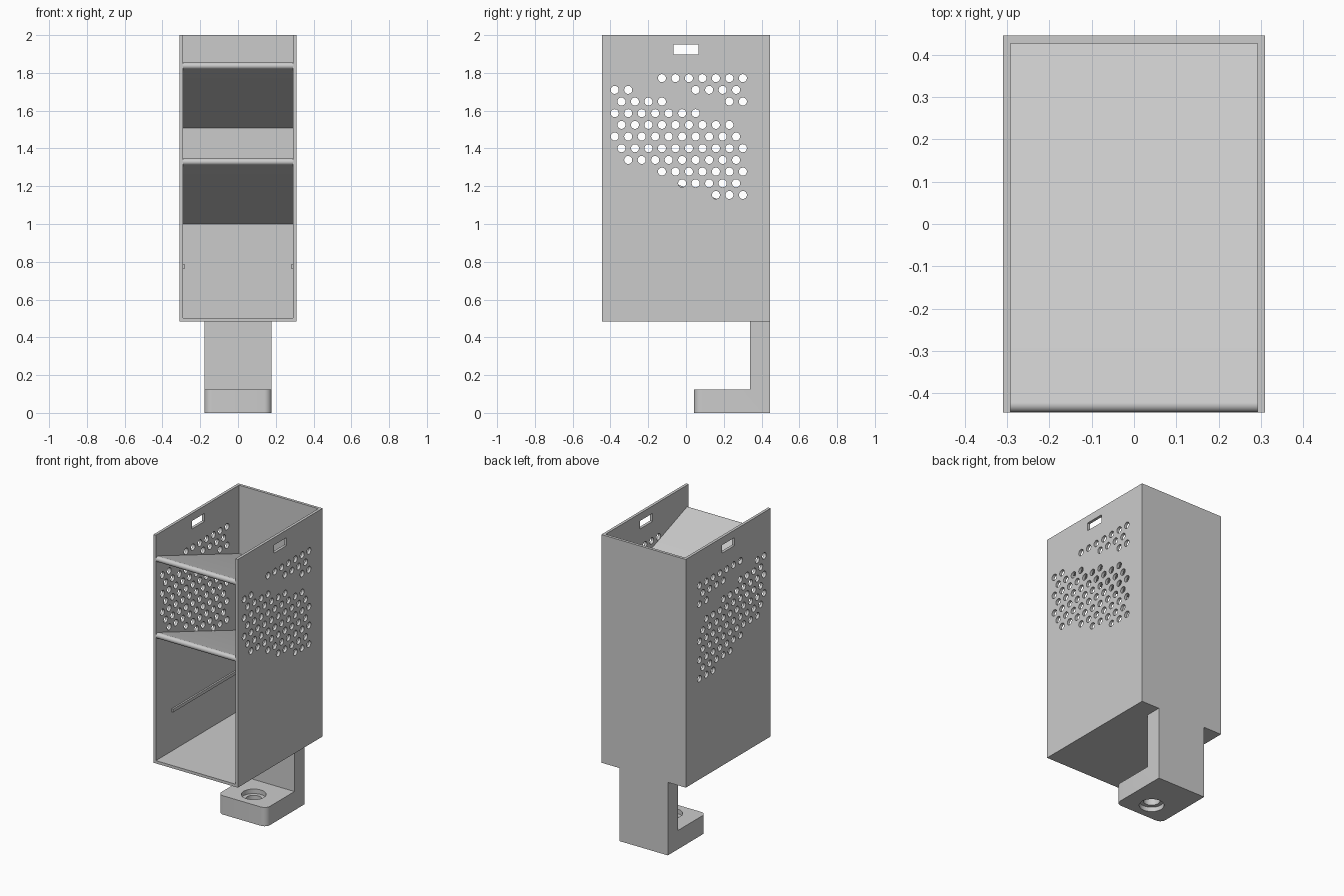
import bpy, bmesh, math
from mathutils import Matrix, Vector

if "Cube" in bpy.data.objects:
    bpy.data.objects.remove(bpy.data.objects["Cube"], do_unlink=True)

# Overall sizes
W, D, BASE, TOP, T = 0.31, 0.445, 0.485, 2.0, 0.0186
IN_X, IN_Y = W - T, D - T

grey = bpy.data.materials.new("plain grey")
grey.use_nodes = True
grey.diffuse_color = (0.6, 0.6, 0.6, 1)
grey.node_tree.nodes["Principled BSDF"].inputs["Base Color"].default_value = grey.diffuse_color


def finish(name, bm):
    """Turn a bmesh into a named grey object."""
    bmesh.ops.recalc_face_normals(bm, faces=bm.faces)
    mesh = bpy.data.meshes.new(name)
    bm.to_mesh(mesh)
    bm.free()
    mesh.materials.append(grey)
    obj = bpy.data.objects.new(name, mesh)
    bpy.context.collection.objects.link(obj)
    return obj


def box(name, low, high):
    low, high = Vector(low), Vector(high)
    bm = bmesh.new()
    place = Matrix.Translation((low + high) / 2) @ Matrix.Diagonal((*(high - low), 1))
    bmesh.ops.create_cube(bm, size=1, matrix=place)
    return finish(name, bm)


def extrude_profile(points, half_width):
    """Extrude a y-z outline along x."""
    bm = bmesh.new()
    face = bm.faces.new([bm.verts.new((-half_width, y, z)) for y, z in points])
    new = bmesh.ops.extrude_face_region(bm, geom=[face])["geom"]
    bmesh.ops.translate(bm, vec=(2 * half_width, 0, 0),
                        verts=[v for v in new if isinstance(v, bmesh.types.BMVert)])
    return bm


def add_cylinder(bm, centre, radius, depth, turn=Matrix(), sides=24):
    bmesh.ops.create_cone(bm, cap_ends=True, segments=sides, radius1=radius, radius2=radius,
                          depth=depth, matrix=Matrix.Translation(centre) @ turn)


def cut(obj, cutter):
    cutter.hide_render = True
    mod = obj.modifiers.new("cut", 'BOOLEAN')
    mod.operation, mod.solver, mod.object = 'DIFFERENCE', 'EXACT', cutter
    bpy.context.view_layer.objects.active = obj
    bpy.ops.object.modifier_apply(modifier=mod.name)
    bpy.data.objects.remove(cutter, do_unlink=True)


def smooth(obj):
    bpy.ops.object.select_all(action='DESELECT')
    obj.select_set(True)
    bpy.context.view_layer.objects.active = obj
    bpy.ops.object.shade_smooth_by_angle(angle=math.radians(35))


# Case: open at the front and the top
case = box("case", (-W, -D, BASE), (W, D, TOP))
cut(case, box("cavity", (-IN_X, -1, BASE + T), (IN_X, IN_Y, TOP + 1)))
cut(case, box("handle_slots", (-1, -0.067, 1.897), (1, 0.067, 1.95)))

# Staggered vent holes through both sides: index ranges for each row, top down
rows = [[(0, 6)], [(0, 3), (8, 9)], [(0, 1), (6, 9)], [(3, 9)], [(1, 9)], [(0, 9)],
        [(0, 9)], [(0, 8)], [(0, 6)], [(0, 4)], [(0, 2)]]
pitch = 0.0714
sideways = Matrix.Rotation(math.pi / 2, 4, 'Y')
bm = bmesh.new()
for r, ranges in enumerate(rows):
    z = 1.772 - r * pitch * math.sin(math.pi / 3)
    for first, last in ranges:
        for k in range(first, last + 1):
            y = 0.301 - (k + 0.5 * (r % 2)) * pitch
            add_cylinder(bm, (0, y, z), 0.0213, 1, sideways)
cut(case, finish("vent_cutter", bm))
smooth(case)

# Sloping shelves with a rounded front edge
slope, radius = math.radians(20), 0.018
for name, z0 in (("upper_shelf", 1.837), ("lower_shelf", 1.329)):
    y0 = -D + radius
    outline = []
    for i in range(17):
        a = math.pi / 2 - slope + math.pi * i / 16
        outline.append((y0 + radius * math.cos(a), z0 + radius * math.sin(a)))
    back = IN_Y + 0.004
    for y, z in (outline[-1], outline[0]):
        outline.append((back, z - (back - y) * math.tan(slope)))
    smooth(finish(name, extrude_profile(outline, IN_X + 0.002)))

# Thin rails on the inner side walls
for name, s in (("left_rail", 1), ("right_rail", -1)):
    xs = sorted((s * (IN_X - 0.011), s * (IN_X + 0.003)))
    box(name, (xs[0], -0.28, 0.764), (xs[1], IN_Y + 0.003, 0.785))

# Mounting bracket: stem and foot in one bent piece
foot_y, stem_y, foot_z = 0.042, 0.338, 0.125
bm = extrude_profile([(foot_y, 0), (D, 0), (D, BASE), (stem_y, BASE),
                      (stem_y, foot_z), (foot_y, foot_z)], 0.178)
corners = [e for e in bm.edges if all(abs(v.co.y - foot_y) < 1e-4 for v in e.verts)
           and abs(e.verts[0].co.x - e.verts[1].co.x) < 1e-4]
bmesh.ops.bevel(bm, geom=corners, offset=0.04, segments=8, profile=0.5, affect='EDGES')
bracket = finish("mounting_bracket", bm)

# Screw hole with a wider recess at both ends
for hole_radius, depth, heights in ((0.05, 0.5, [0.0625]), (0.075, 0.06, [0, foot_z])):
    for z in heights:
        bm = bmesh.new()
        add_cylinder(bm, (0, 0.165, z), hole_radius, depth, sides=40)
        cut(bracket, finish("screw_cutter", bm))
smooth(bracket)
